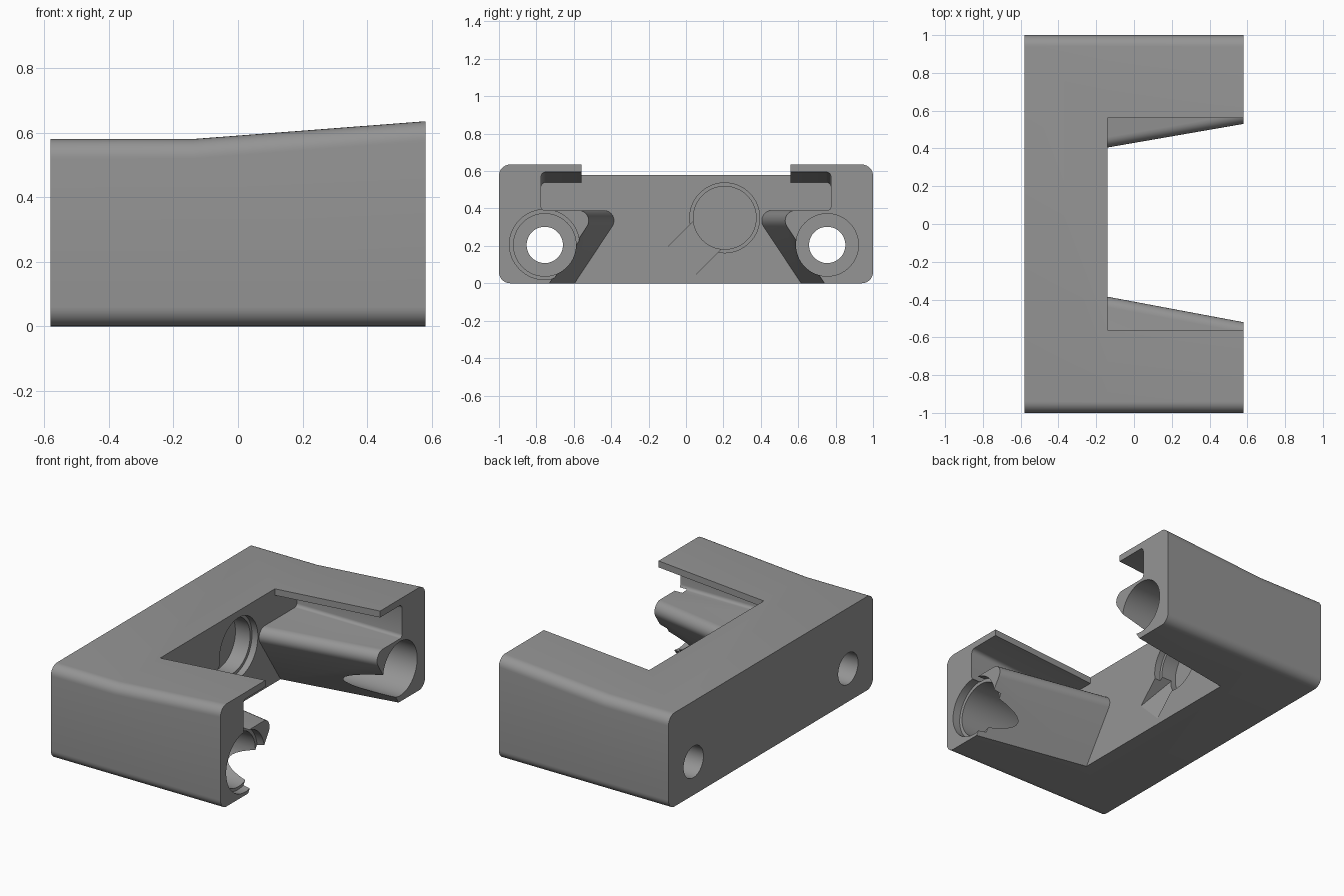
import bpy, bmesh, math

if "Cube" in bpy.data.objects:
    bpy.data.objects.remove(bpy.data.objects["Cube"])

grey = bpy.data.materials.new("mid grey")
grey.diffuse_color = (0.3, 0.3, 0.3, 1)
grey.use_nodes = True
grey.node_tree.nodes["Principled BSDF"].inputs["Base Color"].default_value = grey.diffuse_color


def loft(name, sections):
    """Skin equal-length closed (y, z) outlines placed at the given x."""
    bm = bmesh.new()
    rings = [[bm.verts.new((x, y, z)) for y, z in pts] for x, pts in sections]
    n = len(rings[0])
    for a, b in zip(rings, rings[1:]):
        for i in range(n):
            j = (i + 1) % n
            bm.faces.new((a[i], a[j], b[j], b[i]))
    bm.faces.new(rings[0][::-1])
    bm.faces.new(rings[-1])
    bmesh.ops.recalc_face_normals(bm, faces=bm.faces)
    mesh = bpy.data.meshes.new(name)
    bm.to_mesh(mesh)
    bm.free()
    ob = bpy.data.objects.new(name, mesh)
    bpy.context.collection.objects.link(ob)
    return ob


def arc(cy, cz, r, a0, a1, n=8):
    return [(cy + r * math.cos(math.radians(a0 + (a1 - a0) * i / n)),
             cz + r * math.sin(math.radians(a0 + (a1 - a0) * i / n)))
            for i in range(n + 1)]


def circle(cy, cz, r):
    return arc(cy, cz, r, 0, 360, 64)[:-1]


# Bracket body: rounded block whose top rises along the arms
def outline(h, r=0.06):
    return (arc(1 - r, r, r, -90, 0) + arc(1 - r, h - r, r, 0, 90)
            + arc(-1 + r, h - r, r, 90, 180) + arc(-1 + r, r, r, 180, 270))


bracket = loft("bracket", [(-0.58, outline(0.58)), (-0.14, outline(0.58)),
                           (0.58, outline(0.635))])
bracket.data.materials.append(grey)


# Opening between the arms: slanted walls, ledge, side slot and thin top flange
def arm_wall(x, tip):
    t = (x + 0.14) / 0.72
    top = 0.54 + 0.055 * t
    shift = tip[0] + (tip[1] - tip[0]) * t
    slope = 0.225 / 0.34
    angle = math.degrees(math.atan2(-0.225, 0.34))
    r, cz = 0.055, 0.335
    cy = shift + r
    ny, nz = math.cos(math.radians(angle)), math.sin(math.radians(angle))
    # arc is tangent to the slanted wall and the ledge (wall faces the middle)
    py, pz = cy - r * ny, cz + r * nz
    pts = [(py + slope * (pz + 0.1), -0.1)]
    pts += arc(cy, cz, r, 180 - angle, 90)
    pts += arc(0.755, 0.41, 0.02, -90, 0, 4)
    pts += arc(0.75, top - 0.025, 0.025, 0, 90, 4)
    return pts + [(0.56, top), (0.56, 0.9)]


def opening(x):
    back = arm_wall(x, (0.405, 0.53))
    front = [(-y, z) for y, z in arm_wall(x, (0.385, 0.52))]
    return back + front[::-1]


cutters = [loft("opening_cutter", [(x, opening(x)) for x in (-0.14, 0.7)])]

# Arm bores with narrower through holes, wider mouth on the front arm
for side in (-1, 1):
    y, z = side * 0.755, 0.205
    cutters.append(loft("bore_cutter", [(-0.3, circle(y, z, 0.167)),
                                        (0.7, circle(y, z, 0.167))]))
    cutters.append(loft("hole_cutter", [(-0.7, circle(y, z, 0.097)),
                                        (0.1, circle(y, z, 0.097))]))
cutters.append(loft("mouth_cutter", [(0.53, circle(-0.757, 0.207, 0.187)),
                                     (0.7, circle(-0.757, 0.207, 0.187))]))

# Stepped round socket in the inner face
cutters.append(loft("socket_cutter", [(-0.28, circle(0.207, 0.35, 0.168)),
                                      (-0.05, circle(0.207, 0.35, 0.168))]))
cutters.append(loft("socket_rim_cutter", [(-0.18, circle(0.207, 0.35, 0.187)),
                                          (-0.05, circle(0.207, 0.35, 0.187))]))

# Ramped notch running diagonally down from the socket
s = math.sqrt(0.5)


def at(u, v):
    return (-0.03 + s * (u + v), 0.113 + s * (u - v))


ramp = loft("notch_cutter", [(-0.14, [at(0, -.105), at(0, .105), at(.24, .105), at(.24, -.105)]),
                             (-0.05, [at(0, -.105), at(0, .105), at(.24, .105), at(.24, -.105)])])
for v in ramp.data.vertices:
    if v.index in (2, 3):
        v.co.x = -0.27
cutters.append(ramp)

# Apply the cuts one by one
bpy.context.view_layer.objects.active = bracket
for c in cutters:
    m = bracket.modifiers.new("cut", 'BOOLEAN')
    m.operation, m.solver, m.object = 'DIFFERENCE', 'EXACT', c
    bpy.ops.object.modifier_apply(modifier=m.name)
    bpy.data.objects.remove(c)

bpy.ops.object.select_all(action='DESELECT')
bracket.select_set(True)
bpy.ops.object.shade_smooth_by_angle(angle=math.radians(25))
